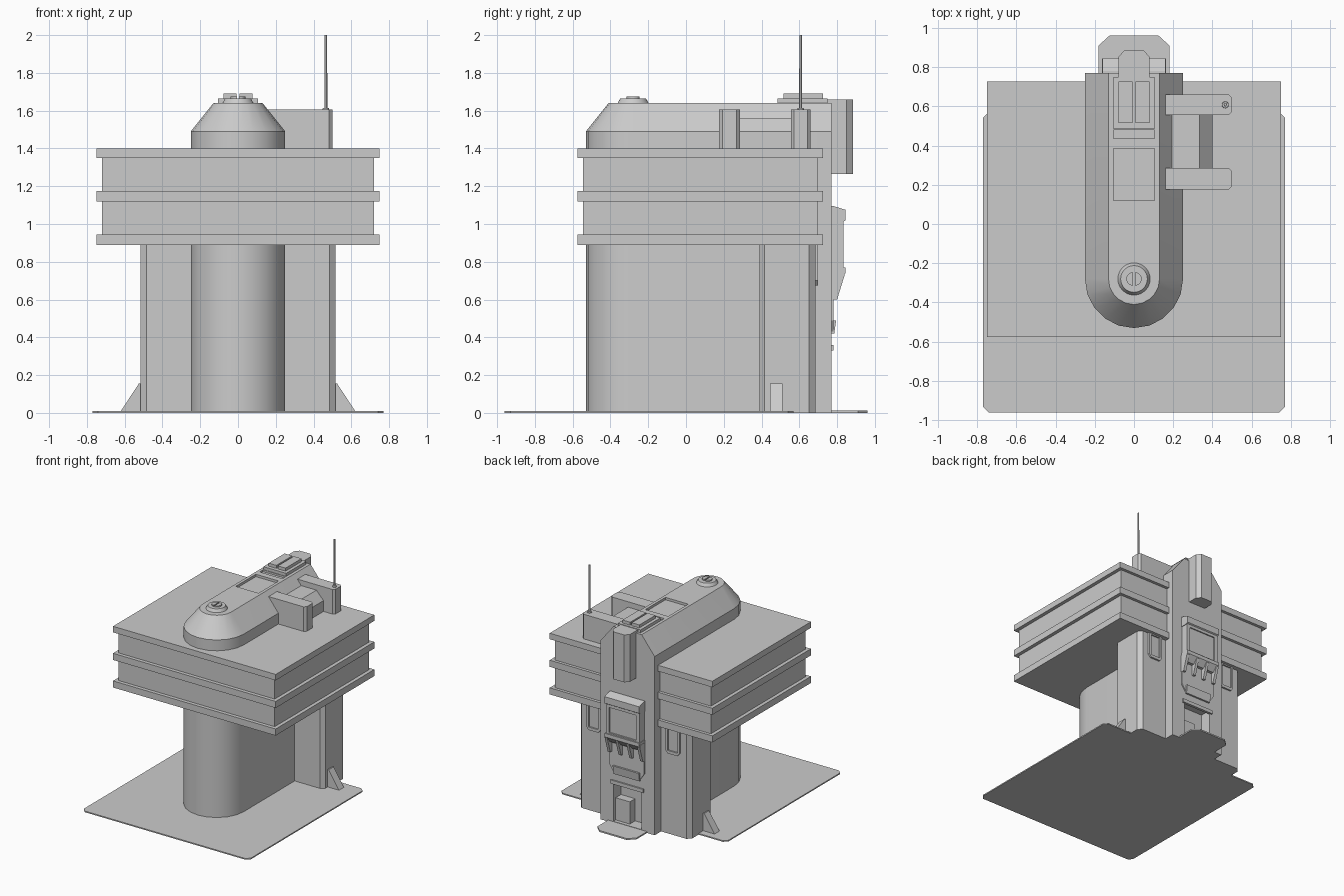
import bpy, bmesh, math

if "Cube" in bpy.data.objects:
    bpy.data.objects.remove(bpy.data.objects["Cube"])

grey = bpy.data.materials.new("concrete grey")
grey.diffuse_color = (0.6, 0.6, 0.6, 1)
grey.use_nodes = True
grey.node_tree.nodes["Principled BSDF"].inputs["Base Color"].default_value = grey.diffuse_color


def finish(name, bm):
    bmesh.ops.recalc_face_normals(bm, faces=bm.faces)
    me = bpy.data.meshes.new(name)
    bm.to_mesh(me)
    bm.free()
    me.materials.append(grey)
    ob = bpy.data.objects.new(name, me)
    bpy.context.collection.objects.link(ob)
    return ob


def loft(name, rings):
    """Skin closed rings of equal length and cap both ends."""
    bm = bmesh.new()
    vs = [[bm.verts.new(p) for p in ring] for ring in rings]
    n = len(vs[0])
    for a, b in zip(vs, vs[1:]):
        for i in range(n):
            j = (i + 1) % n
            bm.faces.new((a[i], a[j], b[j], b[i]))
    bm.faces.new(vs[0])
    bm.faces.new(vs[-1])
    return finish(name, bm)


def plan(name, pts, z0, z1):
    return loft(name, [[(x, y, z) for x, y in pts] for z in (z0, z1)])


def side(name, pts, x0, x1):
    return loft(name, [[(x, y, z) for y, z in pts] for x in (x0, x1)])


def front(name, pts, y0, y1):
    return loft(name, [[(x, y, z) for x, z in pts] for y in (y0, y1)])


def box(name, x0, x1, y0, y1, z0, z1):
    return plan(name, [(x0, y0), (x1, y0), (x1, y1), (x0, y1)], z0, z1)


def disc(name, x, y, r0, r1, z0, z1, n=24, a0=0.0, a1=math.tau):
    full = a1 - a0 > 6
    ang = [a0 + (a1 - a0) * i / (n if full else n - 1) for i in range(n)]
    return loft(name, [[(x + r * math.cos(a), y + r * math.sin(a), z) for a in ang]
                       for r, z in ((r0, z0), (r1, z1))])


def smooth(ob, angle=30):
    bpy.ops.object.select_all(action='DESELECT')
    ob.select_set(True)
    bpy.context.view_layer.objects.active = ob
    bpy.ops.object.shade_smooth_by_angle(angle=math.radians(angle))


def cut(ob, cutter):
    m = ob.modifiers.new("cut", 'BOOLEAN')
    m.operation, m.object, m.solver = 'DIFFERENCE', cutter, 'EXACT'
    bpy.context.view_layer.objects.active = ob
    bpy.ops.object.modifier_apply(modifier=m.name)
    bpy.data.objects.remove(cutter, do_unlink=True)


# Ground plate with clipped corners
c = 0.03
plan("ground_plate", [(-.77 + c, -.96), (.77 - c, -.96), (.77, -.96 + c), (.77, .57 - c),
                      (.77 - c, .57), (-.77 + c, .57), (-.77, .57 - c), (-.77, -.96 + c)], 0, .01)

# Central spine: rounded front, flat back, tapered roof
def spine(r, z):
    arc = [math.pi * (1 + i / 10) for i in range(11)]
    return [(r * math.cos(a), -.28 + r * math.sin(a), z) for a in arc] + [(r, .77, z), (-r, .77, z)]

tower = loft("central_spine", [spine(.25, 0), spine(.25, 1.49), spine(.13, 1.64)])
cut(tower, box("cutter", -.105, .105, .12, .385, 1.62, 1.7))
cut(tower, box("cutter", -.105, .105, .435, .48, 1.625, 1.7))
cut(tower, box("cutter", -.13, .13, .67, .9, .015, .36))
smooth(tower, 25)

# Wide upper block with three projecting bands
box("upper_block", -.72, .72, -.545, .70, .895, 1.395)
for i, (z0, z1) in enumerate(((.89, .945), (1.12, 1.175), (1.35, 1.40))):
    box(f"block_band_{i}", -.75, .75, -.575, .725, z0, z1)

for s, tag in ((1, "right"), (-1, "left")):
    # Rear wings under the block
    plan("rear_wing_" + tag, [(s * x, y) for x, y in
         ((.2, .39), (.485, .39), (.515, .415), (.515, .65), (.485, .685), (.2, .685))], 0, .9)
    # Sloped buttress at the wing foot
    front("buttress_" + tag, [(s * x, z) for x, z in
          ((.5, 0), (.62, 0), (.62, .01), (.525, .155), (.5, .155))], .445, .51)
    # Window frame hanging below the block
    frame = front("window_frame_" + tag, [(s * x, z) for x, z in
                  ((.30, .9), (.30, .70), (.32, .675), (.41, .675), (.43, .70), (.43, .9))], .68, .70)
    cut(frame, box("cutter", *sorted((s * .32, s * .41)), .688, .75, .70, .88))

# Side fins on the roof with a sloped box between them
for tag, y0, y1 in (("front", .175, .285), ("back", .555, .66)):
    k = .018
    plan("roof_fin_" + tag, [(.16, y0), (.50 - k, y0), (.50, y0 + k), (.50, y1 - k),
                             (.50 - k, y1), (.16, y1)], 1.39, 1.605)
front("roof_side_box", [(.12, 1.39), (.40, 1.39), (.40, 1.49), (.335, 1.56), (.12, 1.56)], .27, .57)

# Antenna
smooth(disc("antenna_base", .465, .607, .018, .016, 1.60, 1.615, 16))
smooth(disc("antenna_mast", .465, .607, .008, .007, 1.60, 2.0, 12))

# Round hatch with split lid
smooth(disc("round_hatch", 0, -.28, .085, .068, 1.635, 1.665, 32))
for s in (0, 1):
    off = .005 * (1 - 2 * s)
    disc(f"hatch_lid_{s}", off, -.28, .034, .034, 1.66, 1.675, 14,
         -math.pi / 2 + s * math.pi, math.pi / 2 + s * math.pi)

# Rear roof hatch: frame and two panels
box("roof_hatch_frame", -.105, .105, .485, .748, 1.635, 1.665)
for s, tag in ((1, "right"), (-1, "left")):
    box("roof_hatch_panel_" + tag, *sorted((s * .007, s * .078)), .515, .725, 1.66, 1.69)

# Chamfered housing on the upper back
plan("back_housing", [(-.08, .748), (-.08, .85), (-.05, .885), (.05, .885), (.08, .85), (.08, .748)],
     1.265, 1.66)

# Back panel: cap, body, vent hood with fins, lower plate
side("panel_cap", [(.76, 1.095), (.78, 1.095), (.845, 1.075), (.845, 1.02), (.83, 1.01), (.76, 1.01)], -.16, .16)
body = box("panel_body", -.155, .155, .76, .835, .755, 1.015)
cut(body, box("cutter", -.125, .125, .825, .9, .78, .99))
side("vent_hood", [(.76, .77), (.845, .77), (.845, .74), (.805, .69), (.76, .69)], -.16, .16)
for i, x in enumerate((-.15, -.05, .05, .15)):
    side(f"vent_fin_{i}", [(.76, .75), (.84, .75), (.84, .73), (.80, .60), (.76, .60)], x - .012, x + .012)
front("lower_plate", [(-.16, .70), (.16, .70), (.16, .49), (.12, .43), (-.12, .43), (-.16, .49)], .76, .78)
side("lower_lip", [(.76, .49), (.795, .49), (.785, .42), (.76, .42)], -.12, .12)

# Entrance alcove trim, inner step and landing pad
front("entrance_lintel", [(-.15, .36), (.15, .36), (.15, .33), (-.15, .33)], .76, .782)
box("entrance_counter", .0, .13, .67, .74, .01, .2)
plan("landing_pad", [(-.18, .76), (.18, .76), (.18, .91), (.125, .96), (-.125, .96), (-.18, .91)], 0, .012)
